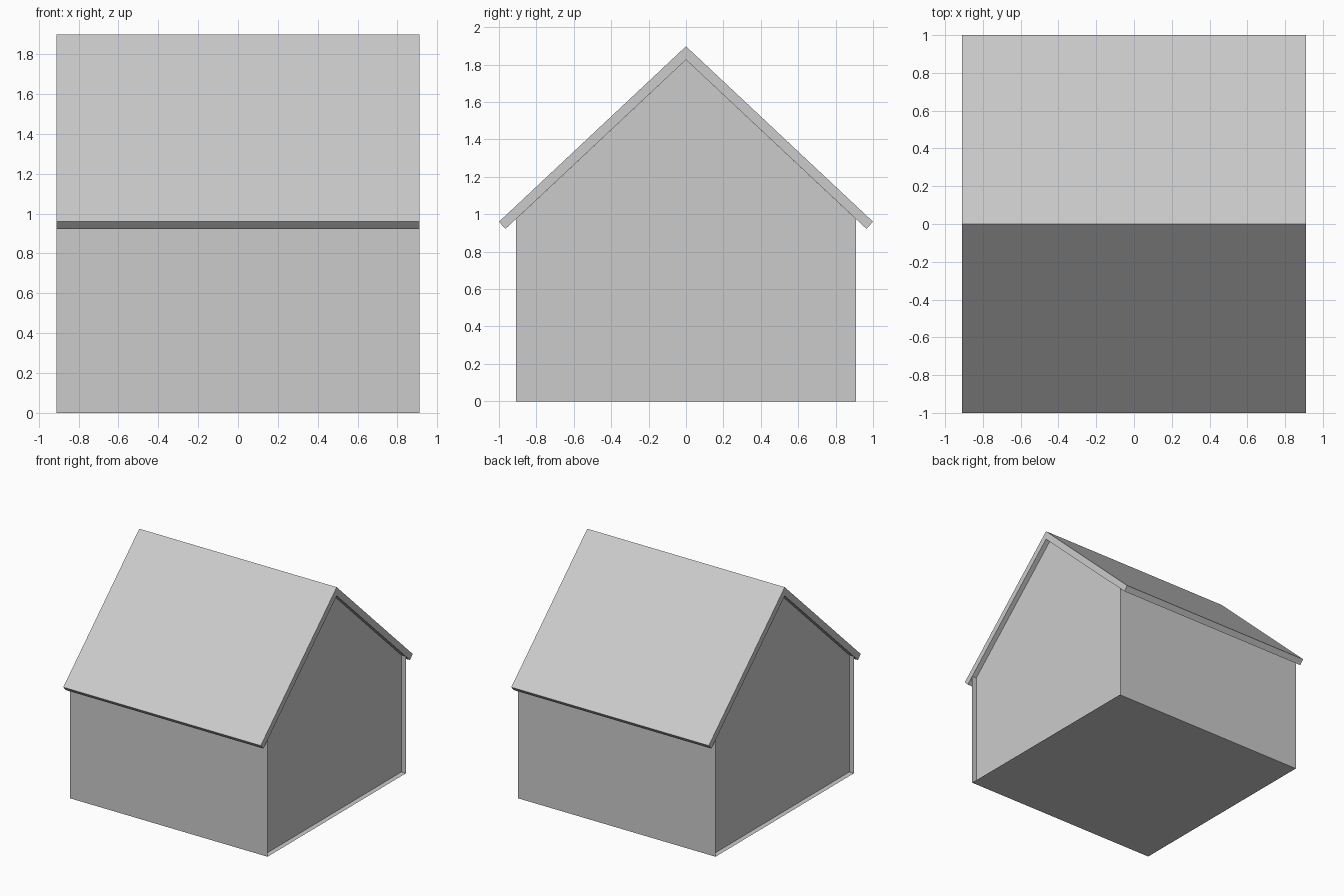
import bpy
import bmesh

if "Cube" in bpy.data.objects:
    bpy.data.objects.remove(bpy.data.objects["Cube"])

HALF = 0.91      # half length along x, also half width of the walls
GABLE_X = 0.868  # gable walls sit slightly inside the ends


def sweep(name, profile, closed, caps):
    """Extrude a (y, z) profile along x."""
    bm = bmesh.new()
    a, b = [[bm.verts.new((x, y, z)) for y, z in profile] for x in (-HALF, HALF)]
    n = len(profile)
    for i in range(n if closed else n - 1):
        j = (i + 1) % n
        bm.faces.new((a[i], b[i], b[j], a[j]))
    if caps:
        bm.faces.new(a)
        bm.faces.new(b[::-1])
        bmesh.ops.recalc_face_normals(bm, faces=bm.faces)
    finish(name, bm)


def finish(name, bm):
    mesh = bpy.data.meshes.new(name)
    bm.to_mesh(mesh)
    bm.free()
    obj = bpy.data.objects.new(name, mesh)
    bpy.context.collection.objects.link(obj)


# Wall and floor outline: thin sheets open at both ends
eave, ridge = 0.973, 1.826
shell = [(HALF, eave), (HALF, 0), (-HALF, 0), (-HALF, eave)]
sweep("walls_and_floor", shell, closed=False, caps=False)

# Recessed gable walls
outline = [(-HALF, 0), (HALF, 0), (HALF, eave), (0, ridge), (-HALF, eave)]
for name, x in (("gable_right", GABLE_X), ("gable_left", -GABLE_X)):
    bm = bmesh.new()
    pts = outline if x > 0 else outline[::-1]
    bm.faces.new([bm.verts.new((x, y, z)) for y, z in pts])
    finish(name, bm)

# Pitched roof slab with square-cut eaves
roof = [(-1, 0.96), (0, 1.898), (1, 0.96), (0.965, 0.922), (0, ridge), (-0.965, 0.922)]
sweep("roof", roof, closed=True, caps=True)
